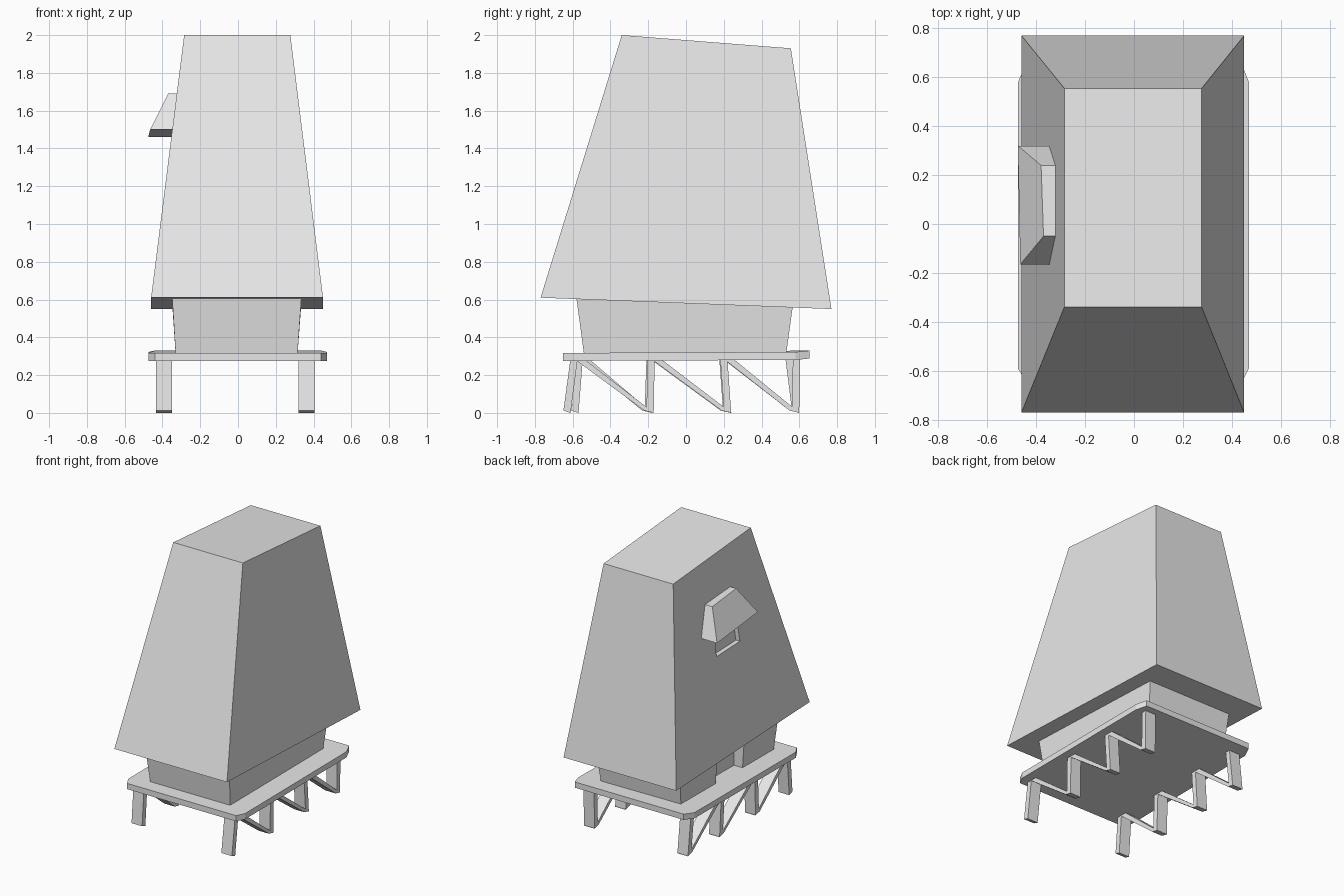
import bpy
import bmesh

cube = bpy.data.objects.get("Cube")
if cube:
    bpy.data.objects.remove(cube, do_unlink=True)

grey = bpy.data.materials.new("plain grey")
grey.use_nodes = True
colour = (0.8, 0.8, 0.8, 1)
grey.diffuse_color = colour
grey.node_tree.nodes["Principled BSDF"].inputs["Base Color"].default_value = colour


def loft(name, lower, upper):
    """Closed solid between two outlines with equal point counts."""
    bm = bmesh.new()
    a = [bm.verts.new(p) for p in lower]
    b = [bm.verts.new(p) for p in upper]
    bm.faces.new(a[::-1])
    bm.faces.new(b)
    n = len(a)
    for i in range(n):
        j = (i + 1) % n
        bm.faces.new((a[i], a[j], b[j], b[i]))
    bmesh.ops.recalc_face_normals(bm, faces=bm.faces)
    mesh = bpy.data.meshes.new(name)
    bm.to_mesh(mesh)
    bm.free()
    mesh.materials.append(grey)
    obj = bpy.data.objects.new(name, mesh)
    bpy.context.collection.objects.link(obj)
    return obj


def rect(x0, x1, y0, y1, z_front, z_back):
    """Rectangle outline whose front and back edges may differ in height."""
    return [(x0, y0, z_front), (x1, y0, z_front), (x1, y1, z_back), (x0, y1, z_back)]


def cut(target, cutter):
    mod = target.modifiers.new("opening", "BOOLEAN")
    mod.operation = "DIFFERENCE"
    mod.solver = "EXACT"
    mod.object = cutter
    cutter.hide_render = True
    cutter.display_type = "WIRE"
    cutter.hide_set(True)


# Tall tapered roof with a window recess in its right wall
roof = loft("roof", rect(-0.46, 0.45, -0.77, 0.77, 0.61, 0.55),
            rect(-0.285, 0.277, -0.34, 0.555, 2.0, 1.93))
window = loft("window_cutter", rect(-0.6, -0.34, -0.09, 0.18, 1.29, 1.28),
              rect(-0.6, -0.315, -0.08, 0.17, 1.5, 1.49))
cut(roof, window)

# Hood over the window
loft("window_hood",
     [(-0.465, -0.165, 1.5), (-0.33, -0.165, 1.5), (-0.33, 0.32, 1.46), (-0.475, 0.32, 1.46)],
     [(-0.37, -0.05, 1.69), (-0.32, -0.05, 1.69), (-0.32, 0.24, 1.67), (-0.38, 0.24, 1.67)])

# Lower room with a doorway in its right wall
room = loft("lower_room", rect(-0.33, 0.315, -0.54, 0.53, 0.31, 0.31),
            rect(-0.35, 0.337, -0.583, 0.57, 0.63, 0.6))
door = loft("door_cutter", rect(-0.6, -0.26, -0.18, 0.13, 0.25, 0.25),
            rect(-0.6, -0.27, -0.18, 0.13, 0.8, 0.8))
cut(room, door)

# Platform with clipped corners, its back end slightly raised
outline = [(-0.44, -0.65), (0.44, -0.65), (0.47, -0.59), (0.47, 0.58),
           (0.44, 0.655), (-0.44, 0.655), (-0.475, 0.58), (-0.475, -0.59)]


def level(z):
    return [(x, y, z + (0.01 if y > 0.6 else 0.004 * y)) for x, y in outline]


loft("platform", level(0.278), level(0.32))


# Posts and slanted braces along each side, in order from the front
def strut(name, x0, x1, top, bottom, half):
    loft(name, rect(x0, x1, bottom - half, bottom + half, 0.012, 0.0),
         rect(x0, x1, top - half, top + half, 0.29, 0.29))


sides = {
    "left": (0.32, 0.405, [(-0.592, -0.63), (-0.185, -0.19), (0.2, 0.22), (0.585, 0.58)]),
    "right": (-0.435, -0.35, [(-0.565, -0.588), (-0.19, -0.2), (0.195, 0.215), (0.545, 0.58)]),
}
for side, (x0, x1, posts) in sides.items():
    for i, (top, bottom) in enumerate(posts):
        strut(f"{side}_post_{i + 1}", x0, x1, top, bottom, 0.019)
        if i:
            strut(f"{side}_brace_{i}", x0, x1, posts[i - 1][0] + 0.02, bottom - 0.005, 0.026)
